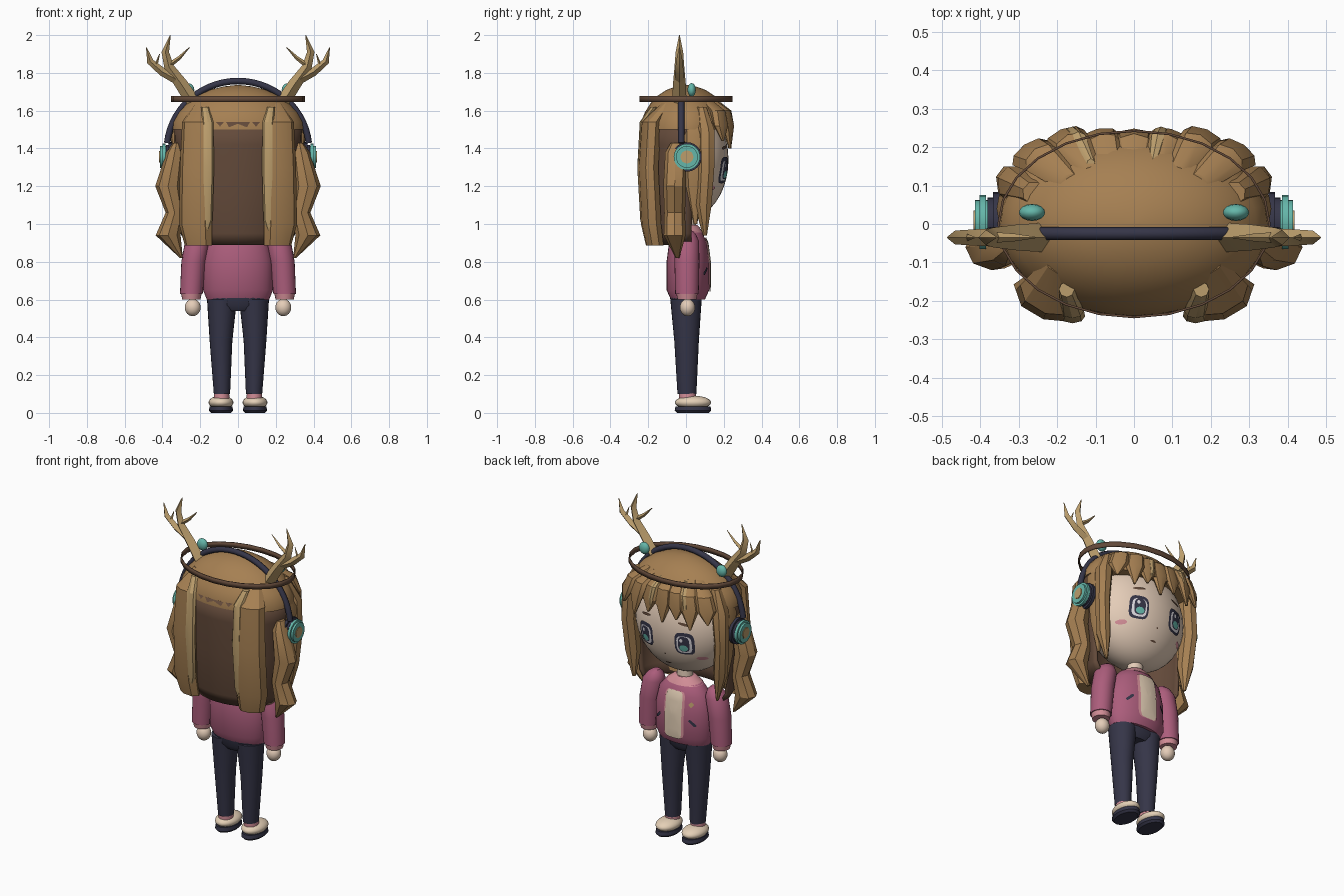
import bpy, bmesh, math
from mathutils import Vector

cube = bpy.data.objects.get("Cube")
if cube:
    bpy.data.objects.remove(cube, do_unlink=True)


def material(name, r, g, b):
    m = bpy.data.materials.new(name)
    m.use_nodes = True
    m.diffuse_color = (r, g, b, 1)
    m.node_tree.nodes["Principled BSDF"].inputs["Base Color"].default_value = (r, g, b, 1)
    return m


HAIR = material("hair tan", .38, .215, .085)
LIGHT = material("light tan", .50, .34, .15)
BROWN = material("dark brown", .125, .068, .042)
NAVY = material("navy", .036, .036, .065)
PINK = material("jacket pink", .41, .11, .20)
ROSE = material("pale pink", .65, .27, .31)
SKIN = material("skin", .78, .61, .48)
TEAL = material("teal", .13, .47, .40)
CREAM = material("cream", .78, .63, .47)
WHITE = material("eye white", .75, .72, .76)


def finish(name, bm, mat, angle=40):
    bmesh.ops.recalc_face_normals(bm, faces=bm.faces)
    me = bpy.data.meshes.new(name)
    bm.to_mesh(me)
    bm.free()
    me.materials.append(mat)
    me.shade_smooth()
    me.set_sharp_from_angle(angle=math.radians(angle))
    ob = bpy.data.objects.new(name, me)
    bpy.context.collection.objects.link(ob)
    return ob


def loft(name, sections, mat, n=24, turn=0, caps=True, arc=(0, 360), angle=40):
    """Skin horizontal ellipses given as (x, y, z, half width, half depth)."""
    bm = bmesh.new()
    closed = arc[1] - arc[0] == 360
    count = n if closed else n + 1
    c, s = math.cos(math.radians(turn)), math.sin(math.radians(turn))
    rows = []
    for x, y, z, rx, ry in sections:
        row = []
        for i in range(count):
            t = math.radians(arc[0] + (arc[1] - arc[0]) * i / n)
            u, v = rx * math.cos(t), ry * math.sin(t)
            row.append(bm.verts.new((x + u * c - v * s, y + u * s + v * c, z)))
        rows.append(row)
    for a, b in zip(rows, rows[1:]):
        for i in range(n):
            j = (i + 1) % count
            bm.faces.new((a[i], a[j], b[j], b[i]))
    if caps:
        bm.faces.new(rows[0])
        bm.faces.new(rows[-1])
    return finish(name, bm, mat, angle)


def ball(name, centre, radii, mat, seg=24):
    bm = bmesh.new()
    bmesh.ops.create_uvsphere(bm, u_segments=seg, v_segments=seg // 2, radius=1)
    bmesh.ops.scale(bm, vec=radii, verts=bm.verts)
    bmesh.ops.translate(bm, vec=centre, verts=bm.verts)
    return finish(name, bm, mat)


def disc(name, centre, radius, depth, mat):
    """Round drum lying along x with softened rims."""
    bm = bmesh.new()
    bmesh.ops.create_cone(bm, cap_ends=True, segments=24, radius1=radius, radius2=radius, depth=depth)
    bmesh.ops.bevel(bm, geom=[e for e in bm.edges if abs(e.verts[0].co.z - e.verts[1].co.z) < .001],
                    offset=depth * .3, segments=2, affect='EDGES')
    for v in bm.verts:
        v.co = Vector((v.co.z, v.co.x, v.co.y)) + Vector(centre)
    return finish(name, bm, mat)


def tube(name, points, mat, sides=0):
    """Tapered tube through (x, y, z, radius) points."""
    cu = bpy.data.curves.new(name, 'CURVE')
    cu.dimensions = '3D'
    cu.bevel_depth = 1
    cu.bevel_resolution = sides
    cu.use_fill_caps = True
    sp = cu.splines.new('POLY')
    sp.points.add(len(points) - 1)
    for p, (x, y, z, r) in zip(sp.points, points):
        p.co = (x, y, z, 1)
        p.radius = r
    temp = bpy.data.objects.new(name + "_path", cu)
    bpy.context.collection.objects.link(temp)
    bpy.context.view_layer.update()
    me = bpy.data.meshes.new_from_object(temp.evaluated_get(bpy.context.evaluated_depsgraph_get()))
    bm = bmesh.new()
    bm.from_mesh(me)
    bpy.data.objects.remove(temp, do_unlink=True)
    bpy.data.meshes.remove(me)
    return finish(name, bm, mat, 50)


# Surfaces that painted details follow
HEAD_Z, HEAD_R = 1.34, (.31, .225, .315)
TORSO = [(.6, .165, .09), (.65, .185, .113), (.8, .183, .113),
         (.9, .16, .1), (.96, .11, .075), (.99, .05, .045)]


def on_head(x, z):
    k = 1 - (x / HEAD_R[0]) ** 2 - ((z - HEAD_Z) / HEAD_R[2]) ** 2
    return HEAD_R[1] * math.sqrt(max(k, 0))


def on_torso(x, z):
    for (z0, a0, b0), (z1, a1, b1) in zip(TORSO, TORSO[1:]):
        if z <= z1:
            t = (z - z0) / (z1 - z0)
            a, b = a0 + (a1 - a0) * t, b0 + (b1 - b0) * t
            return .01 + b * math.sqrt(max(1 - (x / a) ** 2, 0))
    return 0


def decal(name, surface, x, z, rx, rz, mat, lift=.004, power=2, tilt=0):
    """Thin patch, round or squarish, wrapped on a surface."""
    bm = bmesh.new()
    n, rings = 24, 5
    c, s = math.cos(tilt), math.sin(tilt)

    def vert(u, v):
        px, pz = x + u * c - v * s, z + u * s + v * c
        return bm.verts.new((px, surface(px, pz) + lift, pz))

    def soft(k):
        return math.copysign(abs(k) ** (2 / power), k)
    mid, last = vert(0, 0), None
    for r in range(1, rings + 1):
        row = [vert(rx * r / rings * soft(math.cos(math.tau * i / n)),
                    rz * r / rings * soft(math.sin(math.tau * i / n))) for i in range(n)]
        for i in range(n):
            j = (i + 1) % n
            bm.faces.new((mid, row[j], row[i]) if last is None else (last[i], last[j], row[j], row[i]))
        last = row
    return finish(name, bm, mat)


# Body
loft("jacket", [(0, .01, z, a, b) for z, a, b in TORSO], PINK, 32)
loft("hips", [(0, 0, .54, .1, .06), (0, 0, .57, .155, .08), (0, 0, .63, .162, .086)], NAVY)
loft("neck", [(0, .01, .95, .05, .045), (0, .01, 1.06, .045, .04)], SKIN)
loft("collar", [(0, .01, .955, .115, .08), (0, .01, .985, .075, .06), (0, .01, .995, .055, .05)], ROSE)
decal("shirt_trim", on_torso, 0, .785, .068, .143, ROSE, .005, 7)
decal("shirt_panel", on_torso, 0, .785, .056, .143, CREAM, .009, 7)
decal("badge", on_torso, -.105, .86, .014, .016, LIGHT, .006, 1.2)

for side, s in (("left", 1), ("right", -1)):
    # Legs and shoes
    loft(side + "_leg", [(s * .085, .005, .1, .043, .05), (s * .09, .003, .38, .06, .065),
                         (s * .085, 0, .6, .079, .083)], NAVY)
    loft(side + "_sock", [(s * .087, .008, .06, .042, .045), (s * .087, .008, .115, .04, .046)], ROSE)
    loft(side + "_sole", [(s * .09, .037, 0, .052, .085), (s * .09, .037, .012, .064, .097),
                          (s * .09, .037, .035, .06, .093)], NAVY)
    ball(side + "_shoe", (s * .09, .037, .055), (.066, .096, .036), CREAM)
    # Arms
    loft(side + "_sleeve", [(s * .2, .005, .97, .02, .02), (s * .205, .005, .95, .045, .045),
                            (s * .215, .005, .91, .065, .064), (s * .235, .005, .8, .065, .066),
                            (s * .247, .005, .63, .06, .062)], PINK)
    loft(side + "_cuff", [(s * .247, .005, .64, .056, .058), (s * .247, .005, .6, .048, .05)], ROSE)
    ball(side + "_hand", (s * .24, .008, .558), (.042, .04, .046), SKIN)
    decal(side + "_pocket", on_torso, s * .115, .75, .026, .008, NAVY, .006, 4, s * -.8)
    # Face
    ex, ez = s * .13, 1.285
    decal(side + "_eye_outline", on_head, ex, ez, .056, .07, NAVY, .004, 3.5)
    decal(side + "_eye_white", on_head, ex, ez - .004, .043, .054, WHITE, .007, 3.5)
    decal(side + "_iris", on_head, ex, ez, .032, .048, NAVY, .01, 3)
    decal(side + "_iris_glow", on_head, ex, ez - .024, .024, .02, TEAL, .013)
    decal(side + "_eye_glint", on_head, ex + .012, ez + .024, .009, .011, WHITE, .013)
    decal(side + "_brow", on_head, ex, 1.405, .038, .008, BROWN, .005, 2, s * -.15)
    decal(side + "_blush", on_head, s * .205, 1.19, .026, .013, ROSE, .004)

ball("head", (0, 0, HEAD_Z), HEAD_R, SKIN, 40)
decal("nose", on_head, 0, 1.195, .006, .005, BROWN)
decal("mouth", on_head, 0, 1.125, .02, .005, BROWN)

# Hair shell and crown
shell = loft("back_hair", [(0, 0, .89, .27, .2), (0, 0, .95, .305, .215), (0, 0, 1.2, .315, .235),
                           (0, 0, 1.42, .335, .24), (0, 0, 1.54, .34, .238)], BROWN, 24, caps=False, arc=(172, 368))
thick = shell.modifiers.new("thickness", 'SOLIDIFY')
thick.thickness = .015
crown = ((1.5, 1), (1.54, .99), (1.59, .91), (1.64, .78), (1.68, .62), (1.71, .43), (1.728, .22), (1.735, .04))
loft("hair_crown", [(0, 0, z, .35 * k, .24 * k) for z, k in crown], HAIR, 32)


def strand(name, points, mat=HAIR, turn=0):
    return loft(name, points, mat, 8, turn, angle=30)


for side, s in (("left", 1), ("right", -1)):
    # Broad locks on the back with a pale streak
    strand(side + "_back_lock", [(s * .19, -.1, 1.64, .04, .03), (s * .215, -.185, 1.54, .085, .05),
                                 (s * .22, -.2, 1.3, .092, .05), (s * .225, -.185, 1, .092, .05),
                                 (s * .21, -.165, .885, .075, .045)], turn=s * 18)
    strand(side + "_back_streak", [(s * .175, -.17, 1.62, .02, .02), (s * .16, -.225, 1.54, .03, .02),
                                   (s * .16, -.24, 1.3, .033, .018), (s * .165, -.222, 1.02, .03, .02),
                                   (s * .185, -.2, .9, .005, .01)], LIGHT)
    # Wavy locks hanging outside the shoulders
    strand(side + "_wavy_lock", [(s * .325, -.05, 1.43, .02, .03), (s * .335, -.055, 1.38, .045, .055),
                                 (s * .37, -.06, 1.2, .068, .06), (s * .335, -.06, 1.06, .048, .055),
                                 (s * .37, -.06, .94, .066, .058), (s * .3, -.045, .82, .008, .01)])
    # Long locks framing the face
    strand(side + "_face_lock", [(s * .26, .08, 1.62, .03, .03), (s * .305, .1, 1.5, .05, .055),
                                 (s * .315, .1, 1.3, .042, .055), (s * .3, .09, 1.1, .042, .05),
                                 (s * .285, .1, .94, .008, .012)], turn=s * -25)
    strand(side + "_temple_lock", [(s * .3, .03, 1.56, .02, .03), (s * .335, .04, 1.47, .022, .05),
                                   (s * .315, .045, 1.2, .022, .045), (s * .3, .05, 1, .006, .01)])

# Fringe
for i, x in enumerate((-.27, -.18, -.09, 0, .09, .18, .27)):
    y = .185 if abs(x) > .2 else .222
    tip = 1.40 if i % 2 else 1.44
    strand(f"fringe_lock_{i + 1}", [(x * .6, y * .55, 1.66, .03, .03), (x * .88, y * .9, 1.6, .05, .035),
                                    (x, y, 1.52, .056, .026), (x * 1.06, y + .01, tip, .006, .008)],
           turn=-x * 130)
for x in (-.16, .07):
    strand("fringe_streak", [(x * .7, .15, 1.655, .012, .02), (x * .9, .215, 1.6, .024, .025),
                             (x, .238, 1.53, .02, .015), (x * 1.05, .24, 1.48, .004, .006)], LIGHT)

# Circlet
circlet = loft("circlet", [(0, 0, 1.645, .355, .245), (0, 0, 1.677, .355, .245)], BROWN, 24, caps=False)
circlet.modifiers.new("thickness", 'SOLIDIFY').thickness = .006

# Headphones
arch = []
for i in range(29):
    t = math.radians(6 + 168 * i / 28)
    arch.append((.377 * math.cos(t), -.025, 1.39 + .367 * math.sin(t), .017))
tube("headphone_band", arch, NAVY, 2)
for side, s in (("left", 1), ("right", -1)):
    disc(side + "_ear_cushion", (s * .358, .005, 1.355), .078, .045, NAVY)
    disc(side + "_ear_cup", (s * .393, .005, 1.355), .07, .04, TEAL)
    disc(side + "_ear_button", (s * .411, .005, 1.355), .034, .012, LIGHT)
    ball(side + "_band_bead", (s * .265, .03, 1.71), (.034, .022, .036), TEAL, 16)
    # Antlers
    y = -.035
    tube(side + "_antler", [(s * .235, y, 1.64, .038), (s * .3, y, 1.74, .034), (s * .365, y, 1.83, .026),
                            (s * .385, y, 1.91, .02), (s * .358, y, 2, .002)], LIGHT)
    tube(side + "_outer_tine", [(s * .325, y, 1.765, .025), (s * .4, y, 1.805, .022),
                                (s * .465, y, 1.86, .018), (s * .485, y, 1.935, .002)], LIGHT)
    tube(side + "_outer_spur", [(s * .41, y, 1.81, .014), (s * .435, y, 1.84, .01), (s * .415, y, 1.9, .002)], LIGHT)
    tube(side + "_inner_tine", [(s * .365, y, 1.84, .014), (s * .31, y, 1.88, .01), (s * .257, y, 1.935, .002)], LIGHT)
